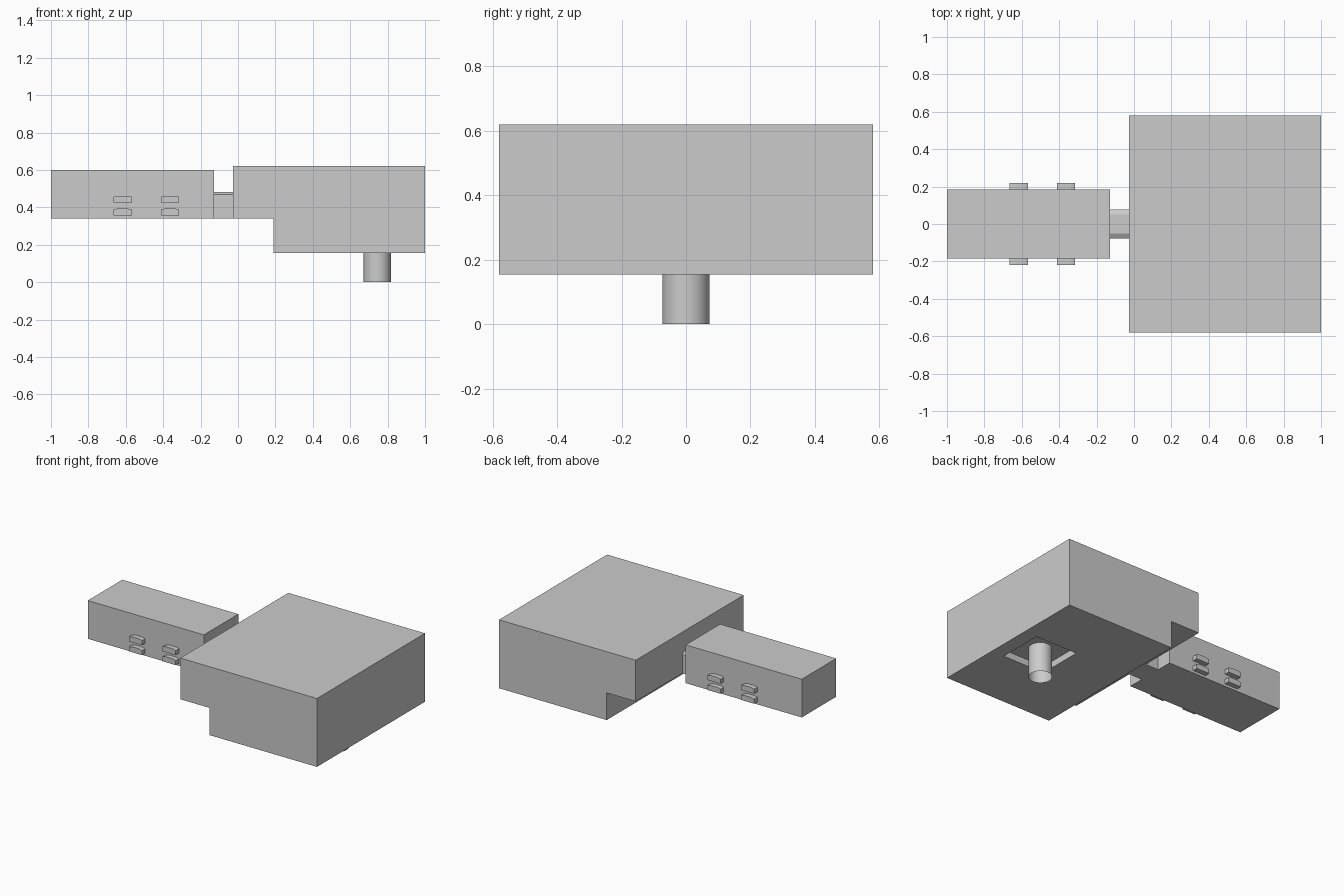
import bpy, bmesh

if "Cube" in bpy.data.objects:
    bpy.data.objects.remove(bpy.data.objects["Cube"])


def prism(name, profile, axis, start, end):
    """Extrude a closed 2D profile along x or y. Profile is (y,z) or (x,z)."""
    bm = bmesh.new()
    if axis == 'x':
        pts, step = [(start, a, b) for a, b in profile], (end - start, 0, 0)
    else:
        pts, step = [(a, start, b) for a, b in profile], (0, end - start, 0)
    face = bm.faces.new([bm.verts.new(p) for p in pts])
    ext = bmesh.ops.extrude_face_region(bm, geom=[face])['geom']
    bmesh.ops.translate(bm, vec=step,
                        verts=[g for g in ext if isinstance(g, bmesh.types.BMVert)])
    bmesh.ops.recalc_face_normals(bm, faces=bm.faces)
    mesh = bpy.data.meshes.new(name)
    bm.to_mesh(mesh)
    bm.free()
    obj = bpy.data.objects.new(name, mesh)
    bpy.context.collection.objects.link(obj)
    return obj


def rect(a0, a1, b0, b1):
    return [(a0, b0), (a1, b0), (a1, b1), (a0, b1)]


# Main body with stepped underside
body = prism("main_body", [(-0.028, 0.34), (0.19, 0.34), (0.19, 0.155), (1.0, 0.155),
                           (1.0, 0.62), (-0.028, 0.62)], 'y', -0.58, 0.58)

# Square recess under the body, around the post
cutter = prism("recess_cutter", rect(0.59, 0.905, 0.10, 0.20), 'y', -0.155, 0.155)
cutter.hide_render = True
mod = body.modifiers.new("recess", 'BOOLEAN')
mod.operation, mod.object, mod.solver = 'DIFFERENCE', cutter, 'EXACT'
bpy.context.view_layer.objects.active = body
bpy.ops.object.modifier_apply(modifier=mod.name)
bpy.data.objects.remove(cutter, do_unlink=True)

# Post, open at the ends
bpy.ops.mesh.primitive_cylinder_add(vertices=32, radius=0.073, depth=0.20,
                                    end_fill_type='NOTHING', location=(0.745, 0, 0.10))
post = bpy.context.object
post.name = "post"
bpy.ops.object.shade_smooth_by_angle()

# Tail block and the neck that joins it to the body
prism("tail_block", rect(-0.185, 0.185, 0.34, 0.60), 'x', -1.0, -0.127)
prism("neck", [(-0.078, 0.34), (0.078, 0.34), (0.078, 0.468), (0.052, 0.483),
               (-0.052, 0.483), (-0.078, 0.468)], 'x', -0.127, -0.028)

# Side buttons: two columns, two rows, both sides
for side, label in ((-1, "front"), (1, "back")):
    for cx in (-0.617, -0.364):
        for cz in (0.425, 0.357):
            shape = [(-0.049, 0), (0.049, 0), (0.049, 0.031), (0.026, 0.037),
                     (-0.026, 0.037), (-0.049, 0.031)]
            prism(f"{label}_button", [(cx + a, cz + b) for a, b in shape],
                  'y', side * 0.185, side * 0.219)
